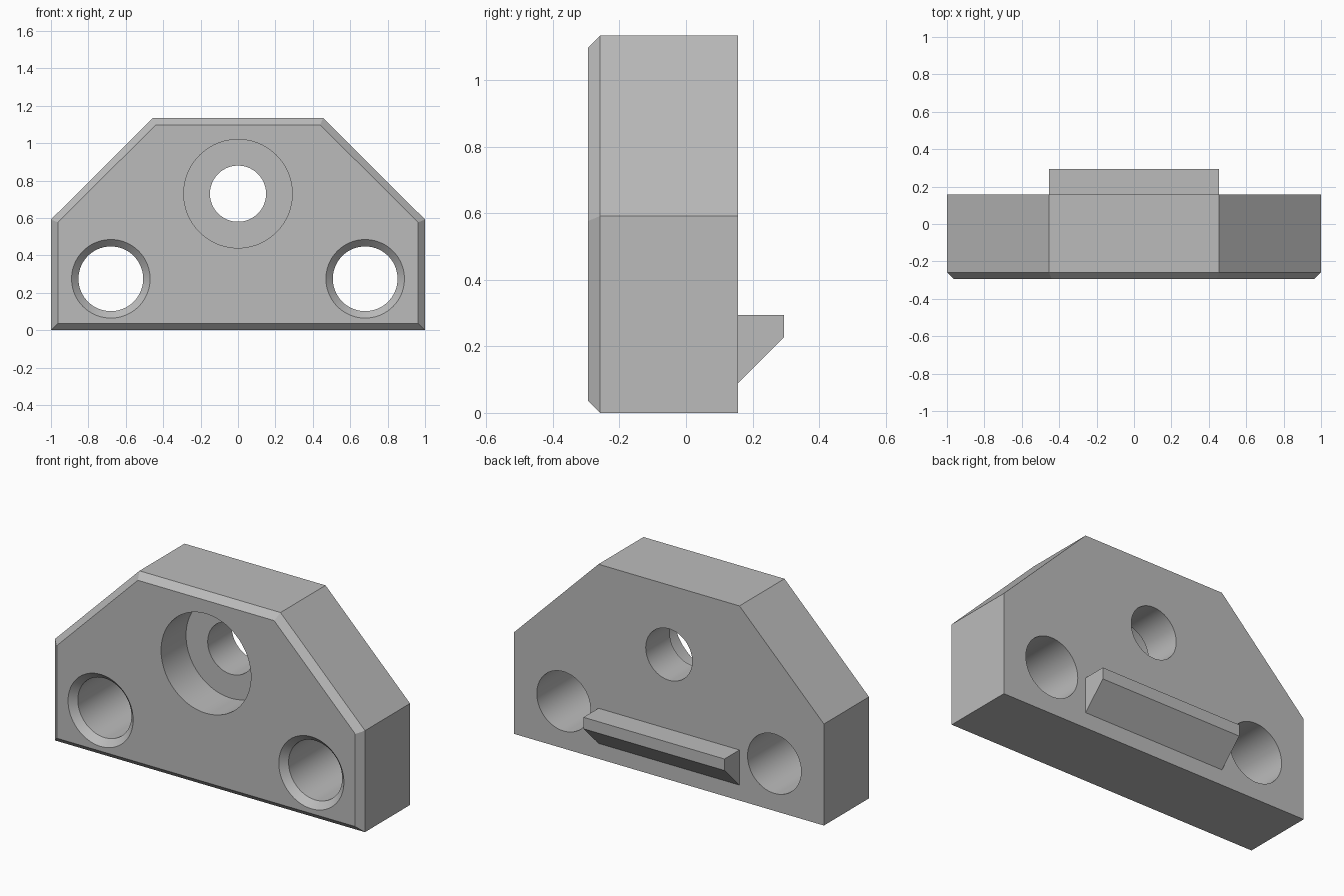
import bpy, bmesh, math

if "Cube" in bpy.data.objects:
    bpy.data.objects.remove(bpy.data.objects["Cube"])

FRONT, BACK, LEDGE_BACK = -0.295, 0.157, 0.295
CHAMFER = 0.037

grey = bpy.data.materials.new("plain grey")
grey.use_nodes = True
grey.diffuse_color = (0.5, 0.5, 0.5, 1)
grey.node_tree.nodes["Principled BSDF"].inputs["Base Color"].default_value = (0.5, 0.5, 0.5, 1)


def loft(name, rings):
    """Skin a stack of equal closed rings and cap both ends."""
    bm = bmesh.new()
    rows = [[bm.verts.new(p) for p in ring] for ring in rings]
    n = len(rows[0])
    for a, b in zip(rows, rows[1:]):
        for i in range(n):
            j = (i + 1) % n
            bm.faces.new((a[i], a[j], b[j], b[i]))
    bm.faces.new(rows[0])
    bm.faces.new(rows[-1])
    bmesh.ops.recalc_face_normals(bm, faces=bm.faces)
    mesh = bpy.data.meshes.new(name)
    bm.to_mesh(mesh)
    bm.free()
    mesh.materials.append(grey)
    obj = bpy.data.objects.new(name, mesh)
    bpy.context.collection.objects.link(obj)
    return obj


def outline(y, inset):
    """Plate outline with clipped upper corners, offset inward evenly."""
    side, top, shoulder, half_top = 1 - inset, 1.135 - inset, 0.592, 0.455
    slip = inset * math.tan(math.radians(22.5))
    half = [(side, inset), (side, shoulder - slip), (half_top - slip, top)]
    return [(x, y, z) for x, z in half] + [(-x, y, z) for x, z in reversed(half)]


def bore(name, x, z, profile, sides=96):
    """Round cutter along y from (radius, y) pairs."""
    angles = [math.tau * i / sides for i in range(sides)]
    cutter = loft(name, [[(x + r * math.cos(a), y, z + r * math.sin(a)) for a in angles]
                         for r, y in profile])
    cutter.hide_render = True
    return cutter


# Plate with a chamfered front edge
plate = loft("mounting_plate", [outline(BACK, 0), outline(FRONT + CHAMFER, 0),
                                outline(FRONT, CHAMFER)])

# Counterbored centre hole and two countersunk side holes
past = 0.05
floor = FRONT + 0.23
cutters = [bore("centre_bore", 0, 0.73, [(0.29, FRONT - past), (0.29, floor),
                                         (0.15, floor), (0.15, BACK + past)])]
for label, sign in (("left", 1), ("right", -1)):
    cutters.append(bore(label + "_bore", sign * 0.68, 0.275,
                        [(0.21 + past, FRONT - past), (0.173, FRONT + CHAMFER),
                         (0.173, BACK + past)]))

bpy.context.view_layer.objects.active = plate
for cutter in cutters:
    mod = plate.modifiers.new(cutter.name, "BOOLEAN")
    mod.operation, mod.solver, mod.object = "DIFFERENCE", "EXACT", cutter
    bpy.ops.object.modifier_apply(modifier=mod.name)
    bpy.data.objects.remove(cutter)

# Wedge-shaped ledge on the back
section = [(BACK, 0.09), (LEDGE_BACK, 0.228), (LEDGE_BACK, 0.295), (BACK, 0.295)]
ledge = loft("back_ledge", [[(x, y, z) for y, z in section] for x in (-0.455, 0.455)])

# Smooth bores, crisp edges
bpy.ops.object.select_all(action="DESELECT")
plate.select_set(True)
bpy.ops.object.shade_smooth_by_angle(angle=math.radians(30))
